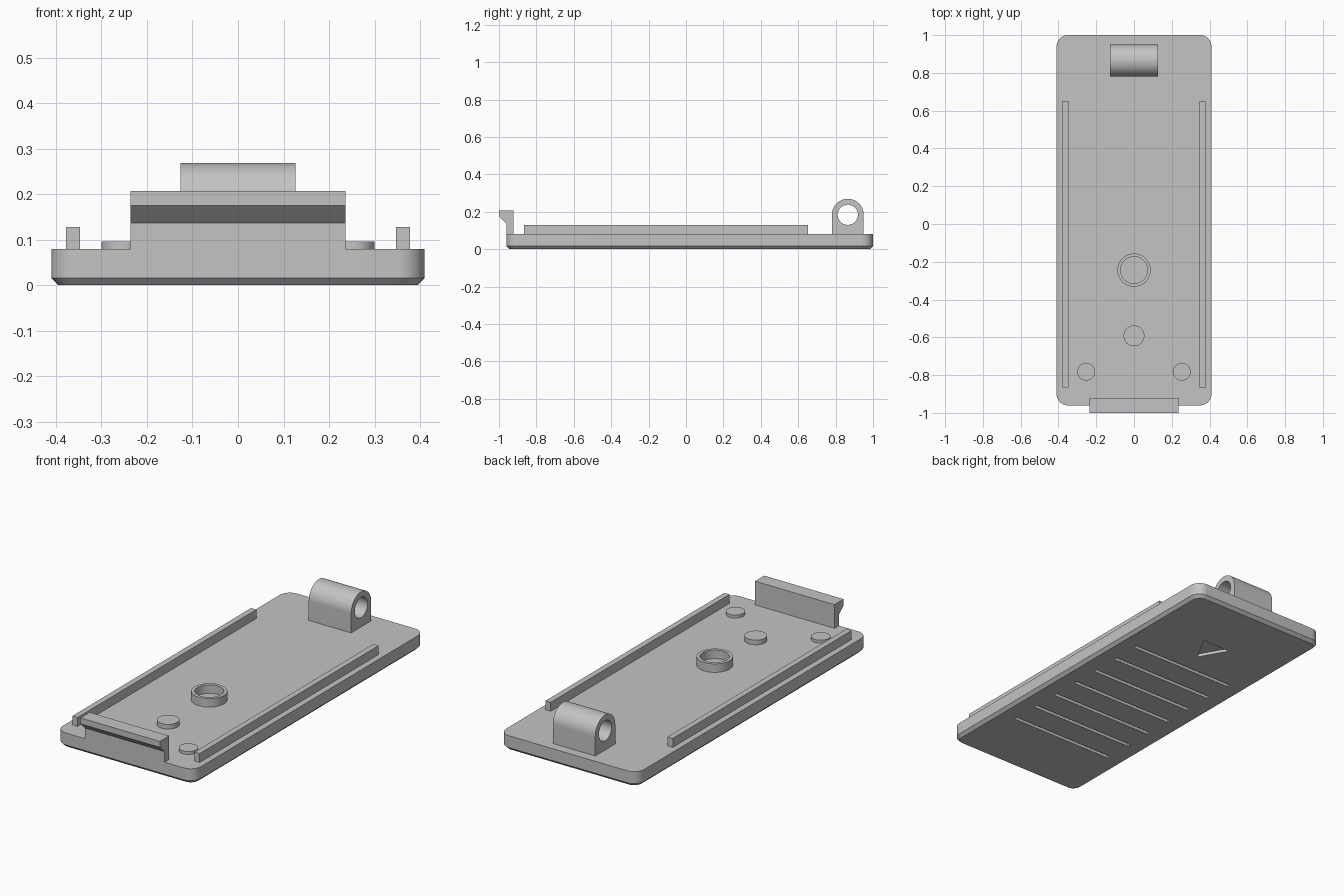
import bpy, bmesh
from math import cos, sin, pi, radians

cube = bpy.data.objects.get("Cube")
if cube:
    bpy.data.objects.remove(cube, do_unlink=True)

grey = bpy.data.materials.new("plain grey")
grey.use_nodes = True
colour = (0.55, 0.55, 0.55, 1)
grey.diffuse_color = colour
grey.node_tree.nodes["Principled BSDF"].inputs["Base Color"].default_value = colour

TOP = 0.08      # upper face of the plate
CHAMFER = 0.016


def loft(name, loops, caps=True):
    """Skin consecutive point loops, optionally closing both ends."""
    bm = bmesh.new()
    rings = [[bm.verts.new(p) for p in loop] for loop in loops]
    n = len(rings[0])
    pairs = list(zip(rings, rings[1:]))
    if caps:
        bm.faces.new(rings[0])
        bm.faces.new(rings[-1])
    else:
        pairs.append((rings[-1], rings[0]))
    for a, b in pairs:
        for i in range(n):
            j = (i + 1) % n
            bm.faces.new((a[i], a[j], b[j], b[i]))
    bmesh.ops.recalc_face_normals(bm, faces=bm.faces)
    mesh = bpy.data.meshes.new(name)
    bm.to_mesh(mesh)
    bm.free()
    mesh.materials.append(grey)
    obj = bpy.data.objects.new(name, mesh)
    bpy.context.collection.objects.link(obj)
    return obj


def arc(cx, cy, r, start, end, steps):
    return [(cx + r * cos(radians(start + (end - start) * i / steps)),
             cy + r * sin(radians(start + (end - start) * i / steps))) for i in range(steps + 1)]


def circle(cx, cy, r, n=64):
    return arc(cx, cy, r, 0, 360, n)[:-1]


def flat(points, z):
    return [(x, y, z) for x, y in points]


def across(name, profile, half):
    """Extrude a side profile (y, z) symmetrically along x."""
    return loft(name, [[(x, y, z) for y, z in profile] for x in (-half, half)])


def upright(name, outline, z0, z1):
    return loft(name, [flat(outline, z0), flat(outline, z1)])


def box(name, x0, x1, y0, y1, z0, z1):
    return upright(name, [(x0, y0), (x1, y0), (x1, y1), (x0, y1)], z0, z1)


def activate(obj):
    bpy.ops.object.select_all(action='DESELECT')
    obj.select_set(True)
    bpy.context.view_layer.objects.active = obj


def cut(obj, cutter):
    mod = obj.modifiers.new("cut", 'BOOLEAN')
    mod.operation = 'DIFFERENCE'
    mod.solver = 'EXACT'
    mod.object = cutter
    activate(obj)
    bpy.ops.object.modifier_apply(modifier=mod.name)
    bpy.data.objects.remove(cutter, do_unlink=True)


def smooth(obj):
    activate(obj)
    bpy.ops.object.shade_smooth_by_angle(angle=radians(30))


def plate_outline(r):
    pts = []
    for k, (cx, cy) in enumerate([(0.35, 0.94), (-0.35, 0.94), (-0.35, -0.9), (0.35, -0.9)]):
        pts += arc(cx, cy, r, 90 * k, 90 * k + 90, 12)
    return pts


# Rounded base plate with a chamfered lower edge
R = 0.06
plate = loft("base_plate", [flat(plate_outline(R - CHAMFER), 0),
                            flat(plate_outline(R), CHAMFER),
                            flat(plate_outline(R), TOP)])

# Grip grooves and triangular arrow sunk into the underside
for i in range(7):
    y = -0.573 + 0.159 * i
    cut(plate, box("groove_cutter", -0.313, 0.313, y - 0.01, y + 0.01, -0.05, 0.016))
cut(plate, upright("arrow_cutter", [(-0.085, 0.655), (0, 0.507), (0.085, 0.655)], -0.05, 0.016))
smooth(plate)

# Side rails
for side, s in (("left", 1), ("right", -1)):
    box(side + "_rail", s * 0.347, s * 0.378, -0.865, 0.652, TOP, 0.128)

# Latch hook at the front
across("latch_hook", [(-0.96, TOP), (-0.96, 0.137), (-1, 0.175), (-1, 0.207),
                      (-0.922, 0.207), (-0.922, TOP)], 0.236)

# Hinge lug with pin hole
hinge = across("hinge_lug", [(0.78, TOP), (0.95, TOP)] + arc(0.865, 0.184, 0.085, 0, 180, 40), 0.126)
cut(hinge, across("pin_cutter", circle(0.865, 0.184, 0.054), 0.3))
smooth(hinge)

# Open ring boss
inner, outer = circle(0, -0.244, 0.071), circle(0, -0.244, 0.088)
smooth(loft("ring_boss", [flat(inner, TOP), flat(outer, TOP),
                          flat(outer, 0.126), flat(inner, 0.126)], caps=False))

# Round pads
for name, x, y, r, z in (("centre_pad", 0, -0.592, 0.055, 0.105),
                         ("left_pad", 0.253, -0.782, 0.047, 0.096),
                         ("right_pad", -0.253, -0.782, 0.047, 0.096)):
    smooth(upright(name, circle(x, y, r, 48), TOP, z))
